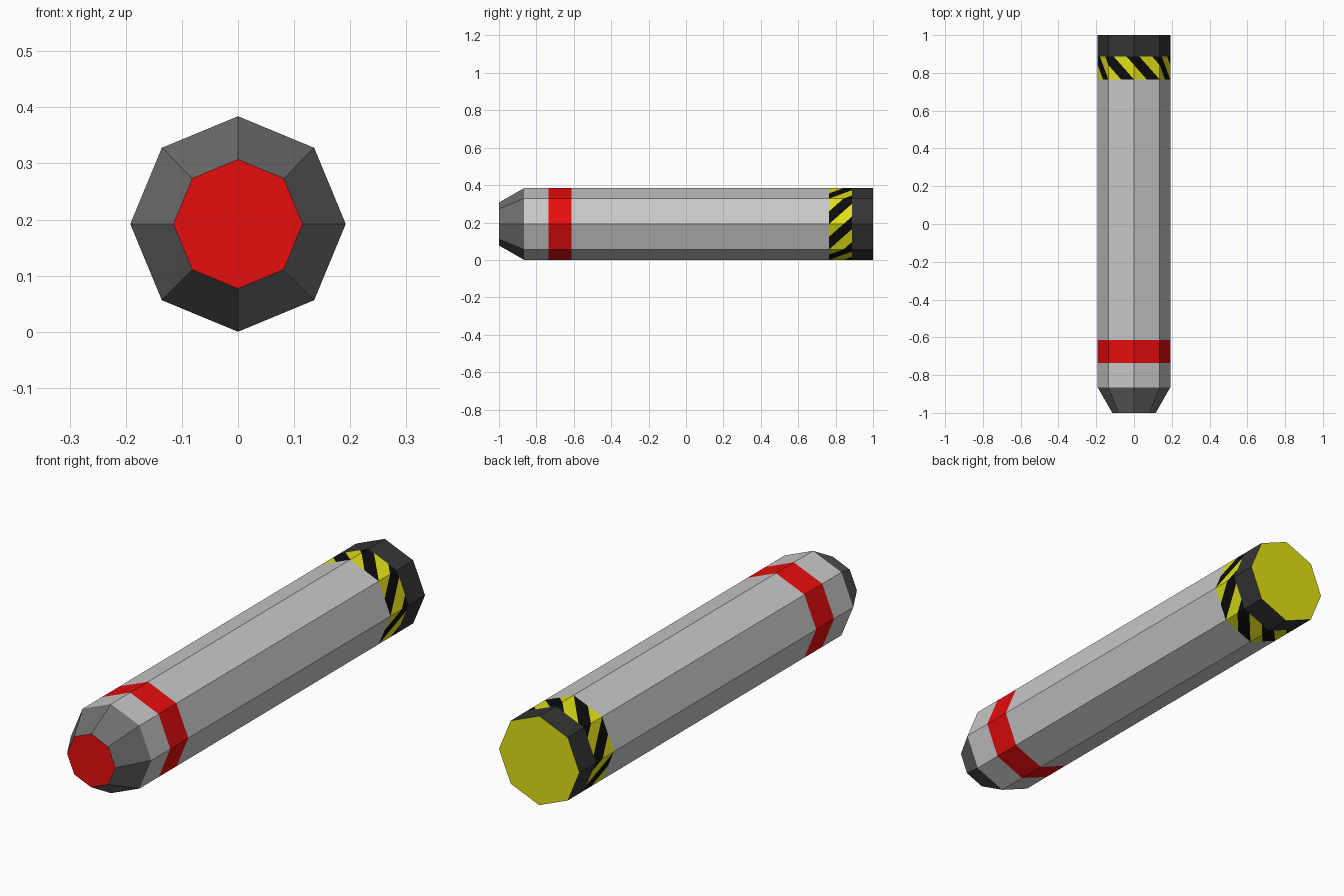
import bpy, bmesh, math
from mathutils import Vector

if "Cube" in bpy.data.objects:
    bpy.data.objects.remove(bpy.data.objects["Cube"])

N, R = 8, 0.192


def material(name, rgb):
    m = bpy.data.materials.new(name)
    m.diffuse_color = (*rgb, 1)
    m.use_nodes = True
    m.node_tree.nodes["Principled BSDF"].inputs["Base Color"].default_value = m.diffuse_color
    return m


grey = material("light grey", (0.58, 0.58, 0.58))
red = material("red", (0.8, 0.004, 0.004))
nose_grey = material("dark grey", (0.155, 0.155, 0.155))
rear_grey = material("charcoal", (0.035, 0.035, 0.035))
yellow = material("yellow", (0.76, 0.76, 0.008))
black = material("black", (0.004, 0.004, 0.004))


def corner(i, r, y):
    a = math.radians(90 - 360 / N * i)
    return Vector((r * math.cos(a), y, R + r * math.sin(a)))


def finish(bm, name, mats):
    me = bpy.data.meshes.new(name)
    bm.to_mesh(me)
    bm.free()
    for m in mats:
        me.materials.append(m)
    ob = bpy.data.objects.new(name, me)
    bpy.context.collection.objects.link(ob)
    return ob


def section(name, y0, r0, y1, r1, mat, cap=None, cap_mat=None):
    """Open octagonal tube section, optionally capped at the front or back."""
    bm = bmesh.new()
    a = [bm.verts.new(corner(i, r0, y0)) for i in range(N)]
    b = [bm.verts.new(corner(i, r1, y1)) for i in range(N)]
    for i in range(N):
        j = (i + 1) % N
        bm.faces.new((a[i], b[i], b[j], a[j]))
    if cap == "front":
        bm.faces.new(a).material_index = 1
    elif cap == "back":
        bm.faces.new(b[::-1]).material_index = 1
    return finish(bm, name, [mat, cap_mat] if cap else [mat])


# Tube sections from nose to tail
section("nose", -1.0, 0.115, -0.865, R, nose_grey, "front", red)
section("front_collar", -0.865, R, -0.735, R, grey)
section("red_band", -0.735, R, -0.613, R, red)
section("main_body", -0.613, R, 0.765, R, grey)
section("tail", 0.888, R, 1.0, R, rear_grey, "back", yellow)

# Hazard band: each side is cut along slanted lines, alternating yellow and black
Y0, Y1, SHIFT = 0.765, 0.888, 0.8
bm = bmesh.new()
for i in range(N):
    p, q = corner(i, R, Y0), corner(i + 1, R, Y0)
    rise = Vector((0, Y1 - Y0, 0))
    across = q - p
    normal = across.cross(rise)
    slant = rise - across * SHIFT
    face = bm.faces.new([bm.verts.new(v) for v in (p, p + rise, q + rise, q)])
    normal = face.normal if face.normal.length else normal
    pieces = [face]
    for k in range(1, 4):
        geom = set(pieces)
        for f in pieces:
            geom.update(f.edges)
            geom.update(f.verts)
        res = bmesh.ops.bisect_plane(bm, geom=list(geom), dist=1e-6,
                                     plane_co=p + across * (k * 0.5),
                                     plane_no=normal.cross(slant).normalized())
        pieces = [g for g in res["geom"] if isinstance(g, bmesh.types.BMFace)]
    for f in pieces:
        d = f.calc_center_median() - p
        t = d.dot(across) / across.length_squared + SHIFT * d.y / (Y1 - Y0)
        f.material_index = int(math.floor(t * 2)) % 2
bmesh.ops.recalc_face_normals(bm, faces=bm.faces)
bmesh.ops.remove_doubles(bm, verts=bm.verts, dist=1e-5)
for f in bm.faces:
    f.normal_update()
    c = f.calc_center_median()
    if f.normal.dot(Vector((c.x, 0, c.z - R))) < 0:
        f.normal_flip()
finish(bm, "hazard_band", [yellow, black])
